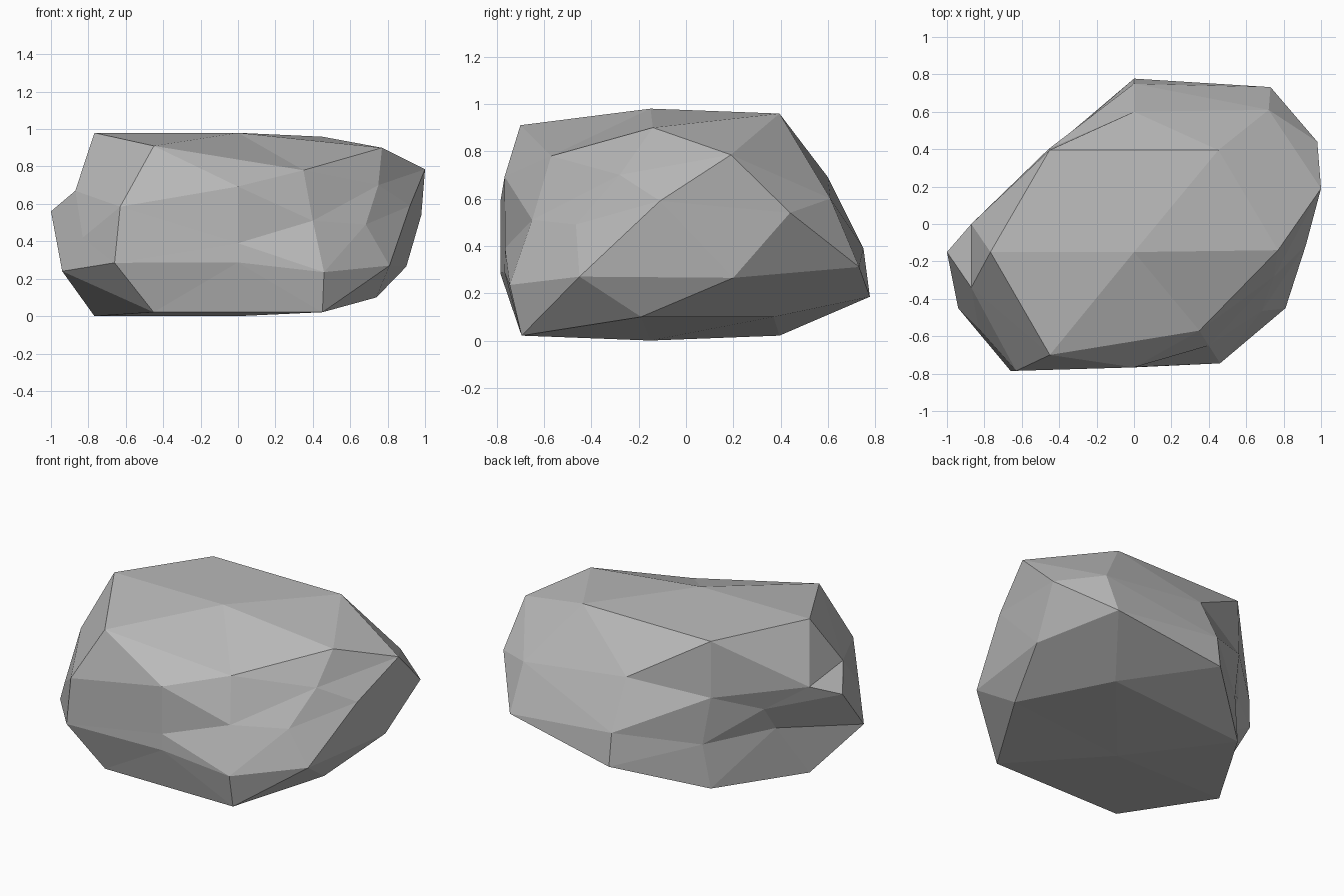
import bpy
import bmesh
from mathutils import Vector

CENTRE = Vector((0, -.15, .49))
RADII = Vector((1.46, 1.09, .58))
FLAT_TOP = .98

default_cube = bpy.data.objects.get("Cube")
if default_cube:
    bpy.data.objects.remove(default_cube, do_unlink=True)


def sign_combinations(a, b, c):
    """All sign combinations of a direction, minus before plus, z changing fastest."""
    return [Vector((x, y, z)).normalized()
            for x in sorted({-a, a})
            for y in sorted({-b, b})
            for z in sorted({-c, c})]


def sphere_directions():
    """Evenly spread directions: icosahedron corners and edge middles, axis by axis."""
    golden = (1 + 5 ** .5) / 2
    seeds = [(1, 0, golden), (1, 0, 0), (1, golden, golden ** 2)]
    for seed in seeds:
        for turn in range(3):
            yield sign_combinations(*seed[turn:], *seed[:turn])


def rock_position(direction, chip):
    """A number shrinks the rounded boulder towards its centre; a point is a broken corner."""
    if isinstance(chip, tuple):
        return Vector(chip)
    position = CENTRE + direction * RADII * chip
    position.z = min(max(position.z, 0), FLAT_TOP)
    return position


# How each group of boulder corners is worn; a whole corner keeps factor 1
wear = [
    # ridge ends
    [1, 1, (.74, -.19, .1), (.77, -.14, .9)],
    # front and back faces, low and high
    [.665, .665, 1, (0, .6, .69)],
    # upright corners
    [(-.83, -.56, .42), .53, .55, (.98, .44, .54)],
    # left and right ends
    [(-1, -.15, .56), (.92, -.11, .59)],
    # flat base and top
    [1, 1],
    # front and back centres
    [(0, -.765, .39), (0, .75, .39)],
    # rims of the base and top
    [1, (-.45, -.7, .91), 1, 1, 1, (.35, -.57, .78), (.45, .37, .1), 1],
    # shoulders of the front and back
    [(-.66, -.785, .285), (-.63, -.785, .585), (-.41, .42, .3), .625,
     (.46, -.745, .235), (.4, -.65, .51), 1, (.72, .61, .6)],
    # shoulders of the left and right ends
    [(-.94, -.45, .24), (-.87, -.34, .67), .56, (-.87, 0, .63),
     (.81, -.45, .27), (.75, -.28, .7), (.9, .2, .265), (1, .19, .785)],
]

# Skin the even sphere first, then move every corner to its worn position
bm = bmesh.new()
moves = []
for directions, chips in zip(sphere_directions(), wear):
    for direction, chip in zip(directions, chips):
        moves.append((bm.verts.new(direction), rock_position(direction, chip)))
bmesh.ops.convex_hull(bm, input=bm.verts[:])
for vert, position in moves:
    vert.co = position
bmesh.ops.recalc_face_normals(bm, faces=bm.faces[:])
for face in bm.faces:
    face.smooth = False

mesh = bpy.data.meshes.new("rock")
bm.to_mesh(mesh)
bm.free()

# Plain stone colour
stone = bpy.data.materials.new("stone grey")
stone.use_nodes = True
colour = (.5, .5, .5, 1)
stone.diffuse_color = colour
stone.node_tree.nodes["Principled BSDF"].inputs["Base Color"].default_value = colour
mesh.materials.append(stone)

rock = bpy.data.objects.new("rock", mesh)
bpy.context.collection.objects.link(rock)
